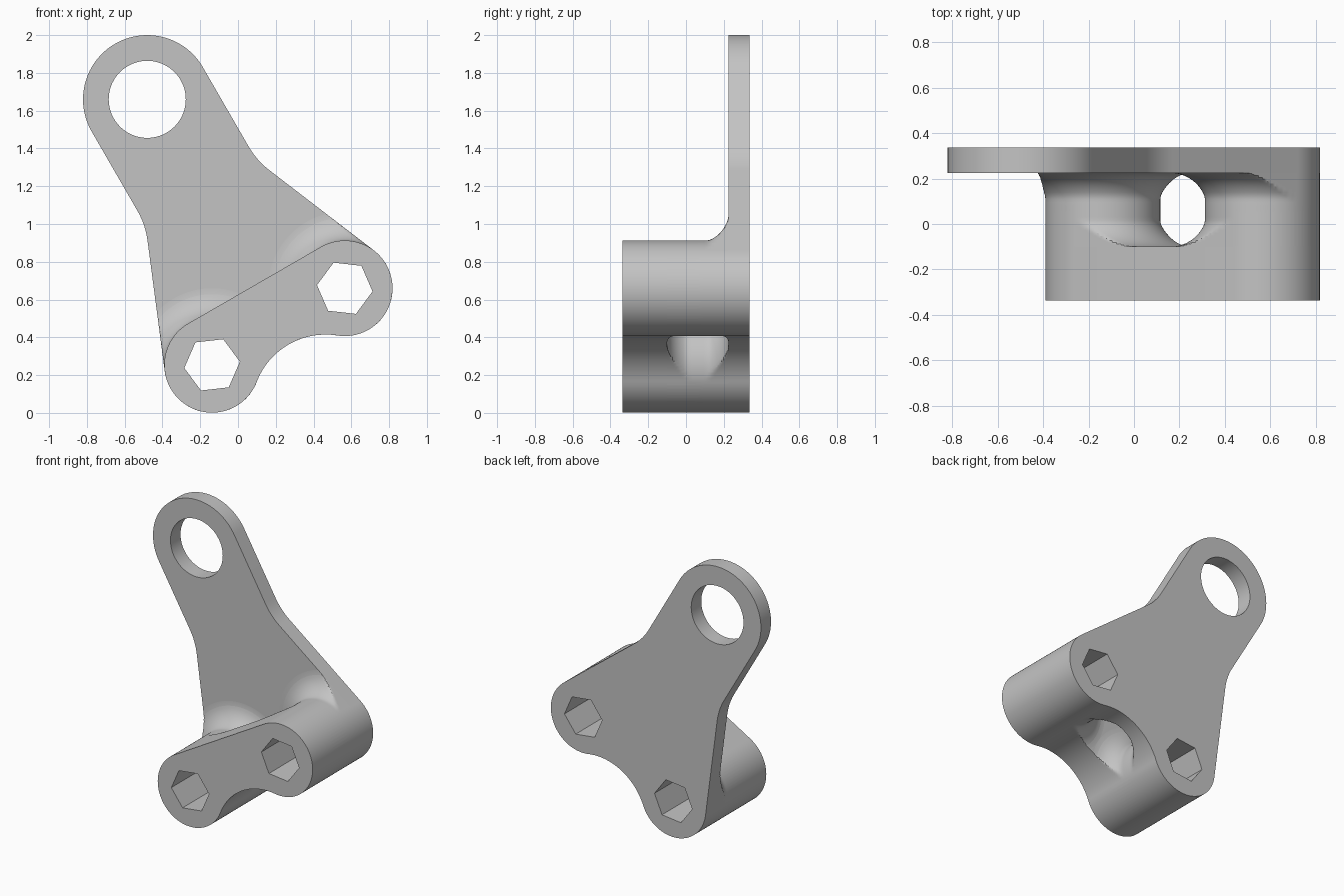
import bpy, bmesh
from math import sin, cos, tan, pi, radians, hypot, atan2
from mathutils import Vector

if "Cube" in bpy.data.objects:
    bpy.data.objects.remove(bpy.data.objects["Cube"])

# Main dimensions; the part is symmetric about its own tilted centre line
TILT = radians(30)
MID_X, MID_Z = 0.214, 0.457      # midpoint between the two bosses
HALF = 0.4055                    # half the boss spacing
BOSS_R, HEX_R, HEX_TURN = 0.253, 0.148, radians(23.5)
ARM_V, ARM_R, HOLE_R = 1.389, 0.34, 0.204
Y_FRONT, Y_BACK = -0.337, 0.337
Y_PLATE, WAIST_R = 0.225, 0.1625  # plate front face, waist groove radius
Y_WAIST = Y_PLATE - WAIST_R
Y_WEB = Y_WAIST - WAIST_R

grey = bpy.data.materials.new("light grey")
grey.use_nodes = True
grey.diffuse_color = (0.55, 0.55, 0.55, 1)
grey.node_tree.nodes["Principled BSDF"].inputs["Base Color"].default_value = grey.diffuse_color


def place(u, y, v):
    """Tilted part coordinates to world coordinates."""
    return (MID_X + u * cos(TILT) - v * sin(TILT), y,
            MID_Z + u * sin(TILT) + v * cos(TILT))


def arc(cu, cv, r, start, end, steps):
    return [Vector((cu + r * cos(start + (end - start) * i / steps),
                    cv + r * sin(start + (end - start) * i / steps)))
            for i in range(steps + 1)]


def mirror(points):
    return [Vector((-p.x, p.y)) for p in reversed(points)]


def closed(half):
    """Mirror a half outline and drop doubled points."""
    result = []
    for p in half + mirror(half):
        if not result or (p - result[-1]).length > 1e-5:
            result.append(p)
    if (result[0] - result[-1]).length < 1e-5:
        result.pop()
    return result


def finish(bm, name):
    mesh = bpy.data.meshes.new(name)
    bm.to_mesh(mesh)
    bm.free()
    mesh.materials.append(grey)
    obj = bpy.data.objects.new(name, mesh)
    bpy.context.collection.objects.link(obj)
    bpy.ops.object.select_all(action='DESELECT')
    obj.select_set(True)
    bpy.context.view_layer.objects.active = obj
    bpy.ops.object.shade_smooth_by_angle(angle=radians(25))
    return obj


def slab(name, loops, y0, y1):
    """Extrude an outline with holes."""
    bm = bmesh.new()
    edges = []
    for loop in loops:
        vs = [bm.verts.new(place(p.x, y0, p.y)) for p in loop]
        edges += [bm.edges.new((vs[i - 1], vs[i])) for i in range(len(vs))]
    bmesh.ops.triangle_fill(bm, edges=edges, use_beauty=True, normal=(0, -1, 0))
    new = bmesh.ops.extrude_face_region(bm, geom=bm.faces[:], use_keep_orig=True)
    bmesh.ops.translate(bm, vec=(0, y1 - y0, 0),
                        verts=[g for g in new["geom"] if isinstance(g, bmesh.types.BMVert)])
    bmesh.ops.recalc_face_normals(bm, faces=bm.faces[:])
    return finish(bm, name)


# Shared lower outline: concave waist, then around the boss
waist_depth = 0.5
bay_r = hypot(HALF, waist_depth) - BOSS_R
bay_angle = atan2(waist_depth, HALF)
waist = arc(0, -waist_depth, bay_r, pi / 2, bay_angle, 24)
lean = radians(22.5)


def boss_arc(end):
    return arc(HALF, 0, BOSS_R, bay_angle - pi, end, 48)


# Plate outline adds the flank blend and the rounded arm end
blend_r = 0.43
tangent = Vector((HALF + BOSS_R * cos(lean), BOSS_R * sin(lean)))
corner_v = tangent.y + (tangent.x - ARM_R) / tan(lean)
blend_v = corner_v + blend_r * tan(lean / 2)
blend = arc(ARM_R + blend_r, blend_v, blend_r, pi + lean, pi, 10)
boss_outline = closed(waist + boss_arc(pi / 2))
plate_outline = closed(waist + boss_arc(lean) + blend + arc(0, ARM_V, ARM_R, 0, pi / 2, 32))

hexagon = arc(HALF, 0, HEX_R, HEX_TURN, HEX_TURN + 2 * pi, 6)[:-1]
hexes = [hexagon, mirror(hexagon)]
arm_hole = arc(0, ARM_V, HOLE_R, 0, 2 * pi, 72)[:-1]

slab("front_web", [boss_outline] + hexes, Y_FRONT, Y_WEB)
slab("mounting_plate", [plate_outline, arm_hole] + hexes, Y_PLATE, Y_BACK)


def reach(outline, angle):
    """Distance from the boss axis to an outline along an angle."""
    d = Vector((cos(angle), sin(angle)))
    best = 9.0
    for i, b in enumerate(outline):
        a = outline[i - 1] - Vector((HALF, 0))
        e = b - outline[i - 1]
        den = d.cross(e)
        if abs(den) < 1e-9:
            continue
        t, s = a.cross(e) / den, a.cross(d) / den
        if t > 0 and -1e-6 <= s <= 1 + 1e-6:
            best = min(best, t)
    return best


# Waisted posts: hourglass sweep trimmed to the outlines, with a hex bore
COUNT, ROWS = 240, 32
angles = [2 * pi * i / COUNT for i in range(COUNT)]
limits = [[reach(o, a) for a in angles] for o in (boss_outline, plate_outline)]


def post(name, side):
    bm = bmesh.new()
    rings = []
    for j in range(ROWS + 1):
        phi = -pi / 2 + pi * j / ROWS
        y = Y_WAIST + WAIST_R * sin(phi)
        radius = max(HALF - WAIST_R * cos(phi), BOSS_R)
        limit = limits[1 if phi > 0 else 0]
        ring = []
        for a, far in zip(angles, limit):
            r = min(radius, far)
            ring.append(bm.verts.new(place(side * (HALF + r * cos(a)), y, r * sin(a))))
        rings.append(ring)
    bore = [[bm.verts.new(place(side * p.x, y, p.y)) for p in hexagon]
            for y in (Y_PLATE, Y_WEB)]
    for low, high in list(zip(rings, rings[1:])) + [tuple(bore)]:
        for i in range(len(low)):
            quad = (low[i], low[i - 1], high[i - 1], high[i])
            bm.faces.new(quad if side < 0 else quad[::-1])
    # Make the outer wall face away from the boss axis
    bm.normal_update()
    axis = Vector(place(side * HALF, 0, 0))
    for f in bm.faces:
        out = f.calc_center_median() - axis
        out.y = 0
        inner = len(f.verts) == 4 and all(v in bore[0] or v in bore[1] for v in f.verts)
        if (f.normal.dot(out) < 0) != inner and abs(f.normal.y) < 0.98:
            f.normal_flip()
    return finish(bm, name)


post("left_post", 1)
post("right_post", -1)
